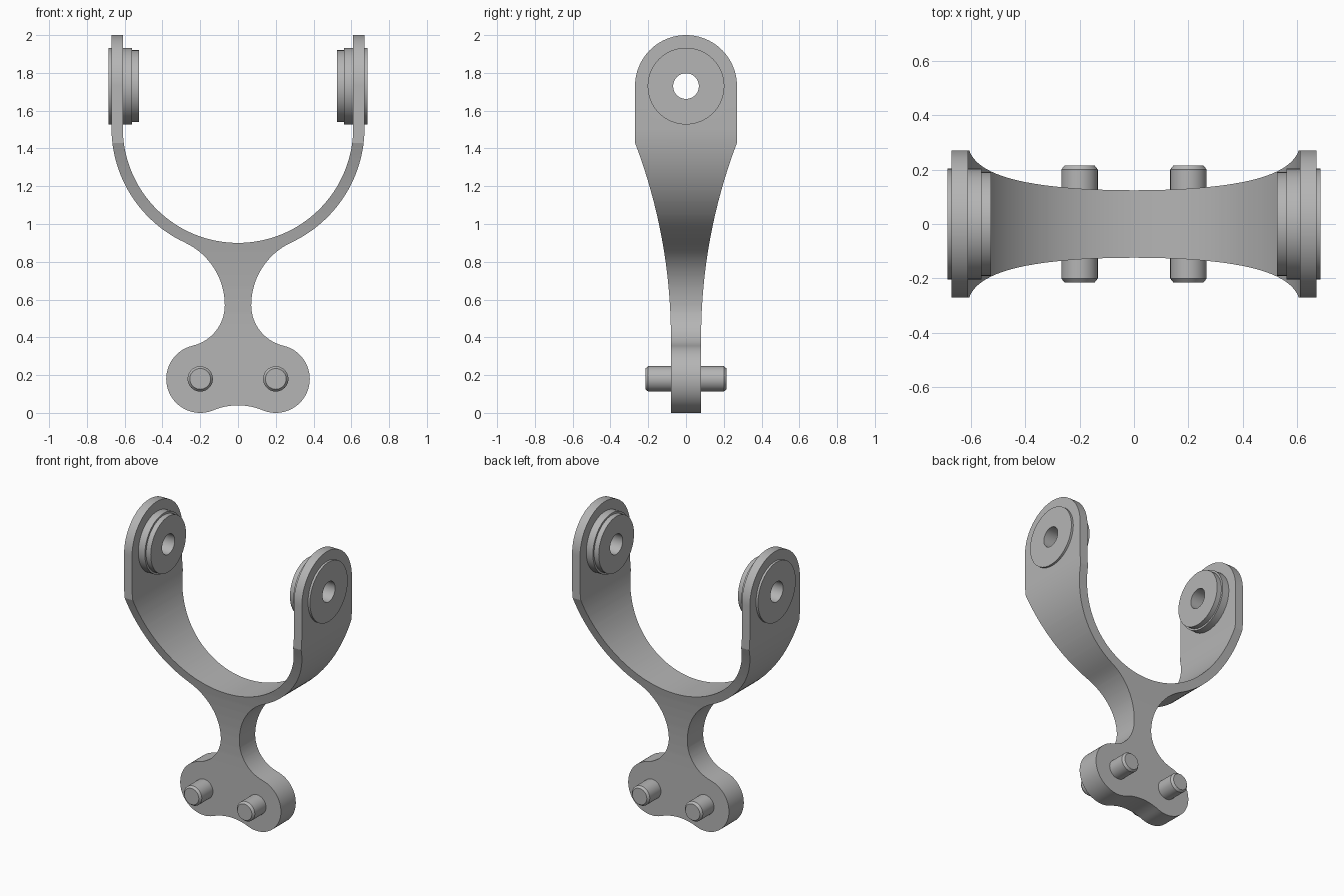
import bpy, bmesh, math
from mathutils import Vector, Matrix

cube = bpy.data.objects.get("Cube")
if cube:
    bpy.data.objects.remove(cube, do_unlink=True)

grey = bpy.data.materials.new("satin grey")
grey.use_nodes = True
grey.diffuse_color = (0.46, 0.46, 0.46, 1)
grey.node_tree.nodes["Principled BSDF"].inputs["Base Color"].default_value = grey.diffuse_color


def arc(cx, cz, r, start, end, steps):
    angles = [math.radians(start + (end - start) * i / steps) for i in range(steps + 1)]
    return [(cx + r * math.cos(a), cz + r * math.sin(a)) for a in angles]


def mirrored(half):
    """Close a right-hand outline with its reflection, dropping repeated points."""
    loop = []
    for p in half + [(-x, z) for x, z in reversed(half)]:
        if not loop or math.dist(p, loop[-1]) > 0.002:
            loop.append(p)
    if math.dist(loop[0], loop[-1]) < 0.002:
        loop.pop()
    return loop


def make_object(name, bm):
    bmesh.ops.recalc_face_normals(bm, faces=bm.faces[:])
    mesh = bpy.data.meshes.new(name)
    bm.to_mesh(mesh)
    bm.free()
    mesh.materials.append(grey)
    obj = bpy.data.objects.new(name, mesh)
    bpy.context.collection.objects.link(obj)
    return obj


def extrude(name, outline, depth, along_x=False):
    """Prism of an upright outline, centred on the origin."""
    bm = bmesh.new()
    place = (lambda u, v: (-depth, u, v)) if along_x else (lambda u, v: (u, -depth, v))
    face = bm.faces.new([bm.verts.new(place(u, v)) for u, v in outline])
    new = bmesh.ops.extrude_face_region(bm, geom=[face])["geom"]
    shift = Vector((2 * depth, 0, 0)) if along_x else Vector((0, 2 * depth, 0))
    bmesh.ops.translate(bm, vec=shift, verts=[g for g in new if isinstance(g, bmesh.types.BMVert)])
    return make_object(name, bm)


def lathe(name, profile, matrix, closed=False, steps=64):
    """Spin (radius, height) points around z, then place the result."""
    bm = bmesh.new()
    verts = [bm.verts.new((r, 0, h)) for r, h in profile]
    pairs = list(zip(verts, verts[1:]))
    if closed:
        pairs.append((verts[-1], verts[0]))
    edges = [bm.edges.new(p) for p in pairs]
    bmesh.ops.spin(bm, geom=verts + edges, axis=(0, 0, 1), cent=(0, 0, 0),
                   angle=2 * math.pi, steps=steps, use_duplicate=False)
    bmesh.ops.remove_doubles(bm, verts=bm.verts[:], dist=0.0005)
    bm.transform(matrix)
    return make_object(name, bm)


def smooth(obj):
    bpy.ops.object.select_all(action="DESELECT")
    obj.select_set(True)
    bpy.context.view_layer.objects.active = obj
    bpy.ops.object.shade_smooth_by_angle(angle=math.radians(15))


def boolean(obj, cutter, operation):
    cutter.hide_render = True
    mod = obj.modifiers.new(operation.lower(), "BOOLEAN")
    mod.operation, mod.solver, mod.object = operation, "EXACT", cutter
    bpy.context.view_layer.objects.active = obj
    bpy.ops.object.modifier_apply(modifier=mod.name)
    bpy.data.objects.remove(cutter, do_unlink=True)


# Fork body: front outline of lobes, neck and U-shaped arms
front = mirrored(
    arc(0, -0.30, 0.34, 90, 67.4, 8)
    + arc(0.2, 0.18, 0.18, -112.6, 77, 32)
    + arc(0.29, 0.57, 0.22, 257, 180, 16)
    + arc(0.436, 0.57, 0.366, 180, 114.9, 16)
    + arc(0, 1.51, 0.67, -65.1, 0, 24)
    + [(0.67, 2.1), (0.61, 2.1)]
    + arc(0, 1.51, 0.61, 0, -90, 32))
# Side outline: slim base flaring into wide rounded ends
side = mirrored(
    [(0.08, -0.1)]
    + arc(2.967, 0.4, 2.887, 180, 159.1, 16)
    + arc(0, 1.73, 0.27, 0, 90, 24))
fork = extrude("fork_body", front, 0.5)
boolean(fork, extrude("side_cutter", side, 1, along_x=True), "INTERSECT")

# Clearance for the bushings through both arms
turn_x = Matrix.Translation((0, 0, 1.73)) @ Matrix.Rotation(math.pi / 2, 4, "Y")
bore = lathe("bore_cutter", [(0, -1), (0.12, -1), (0.12, 1), (0, 1)], turn_x)
boolean(fork, bore, "DIFFERENCE")
smooth(fork)

# Stepped bushings with an open bore
bushing = [(0.068, 0.525), (0.19, 0.525), (0.19, 0.56), (0.203, 0.56),
           (0.203, 0.685), (0.068, 0.685)]
for label, sign in (("left", 1), ("right", -1)):
    profile = [(r, sign * h) for r, h in bushing]
    smooth(lathe(label + "_bushing", profile, turn_x, closed=True))

# Chamfered pins through the lobes
pin = [(0, -0.215), (0.055, -0.215), (0.067, -0.2), (0.067, 0.2), (0.055, 0.215), (0, 0.215)]
for label, x in (("left", 0.2), ("right", -0.2)):
    place = Matrix.Translation((x, 0, 0.18)) @ Matrix.Rotation(math.pi / 2, 4, "X")
    smooth(lathe(label + "_pin", pin, place, steps=40))
